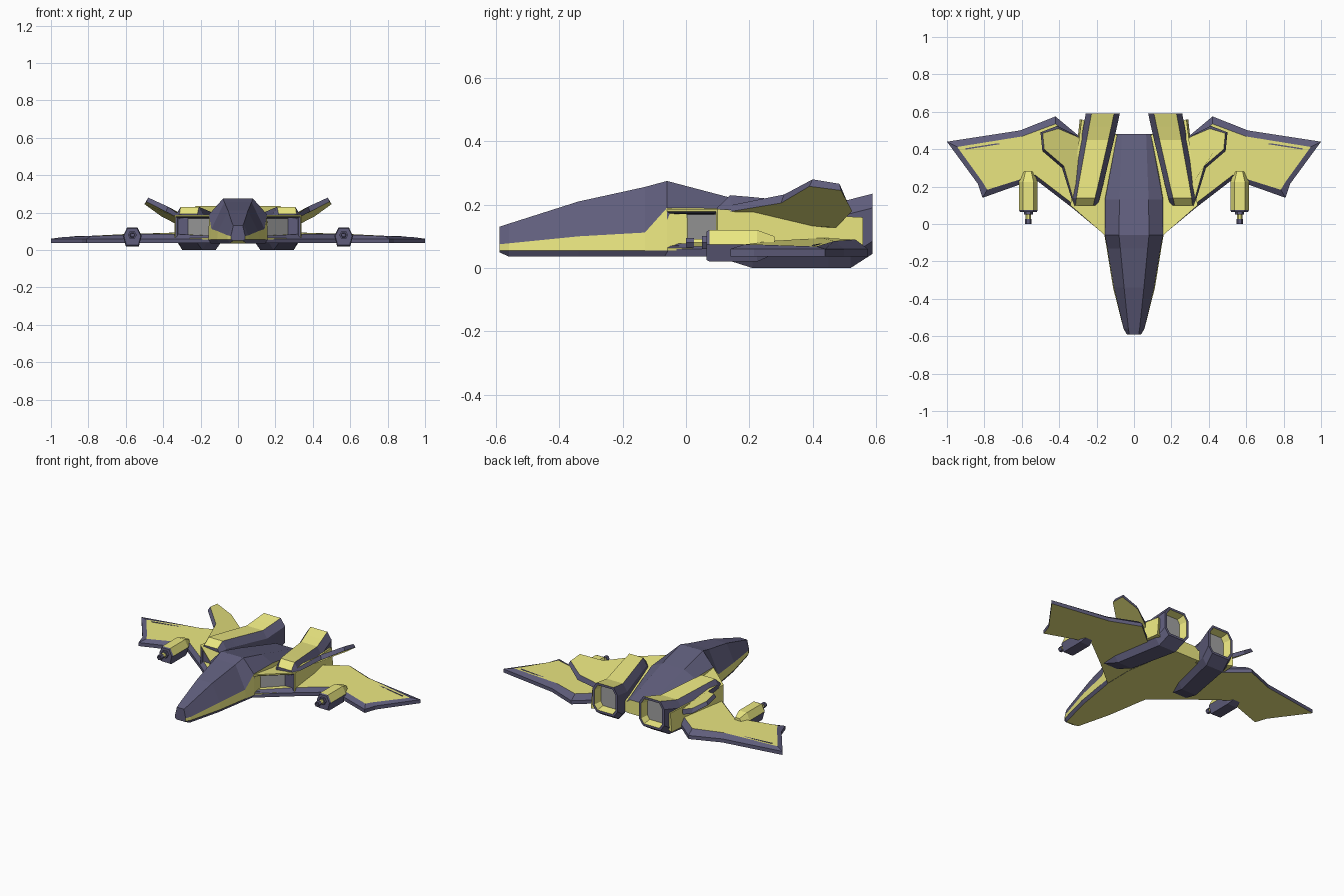
import bpy, bmesh
from math import cos, sin, pi


def material(name, rgb):
    m = bpy.data.materials.new(name)
    m.diffuse_color = (*rgb, 1)
    return m


MATS = [material("yellow_paint", (0.83, 0.80, 0.22)),
        material("slate_paint", (0.115, 0.11, 0.20)),
        material("grey_panel", (0.36, 0.36, 0.36))]
Y, D, G = 0, 1, 2


def loft(rings, mats, caps):
    """Skin a list of closed rings; mats is per side, or per band and side."""
    bm = bmesh.new()
    vs = [[bm.verts.new(p) for p in r] for r in rings]
    n = len(rings[0])
    for k in range(len(rings) - 1):
        row = mats[k] if isinstance(mats[k], list) else mats
        for i in range(n):
            j = (i + 1) % n
            f = bm.faces.new((vs[k][i], vs[k][j], vs[k + 1][j], vs[k + 1][i]))
            f.material_index = row[i]
    ends = [bm.faces.new(vs[0]), bm.faces.new(vs[-1])]
    for f, m in zip(ends, caps):
        f.material_index = m
    bmesh.ops.recalc_face_normals(bm, faces=bm.faces)
    return bm, ends


def recess(bm, face, steps, end):
    """Repeated insets (thickness, depth, material of the new border)."""
    for t, d, m in steps:
        out = bmesh.ops.inset_individual(bm, faces=[face], thickness=t, depth=d)
        for f in out["faces"]:
            if f is not face:
                f.material_index = m
    face.material_index = end


def finish(bm, name, mirror=True):
    me = bpy.data.meshes.new(name)
    bm.to_mesh(me)
    bm.free()
    for m in MATS:
        me.materials.append(m)
    ob = bpy.data.objects.new(name, me)
    bpy.context.collection.objects.link(ob)
    if mirror:
        ob.modifiers.new("mirror", "MIRROR").use_mirror_merge = False
    return ob


# Fuselage: y, top half width, top z, shoulder half width, shoulder z, sill half width
stations = [(-0.59, 0.025, 0.13, 0.038, 0.075, 0.038),
            (-0.56, 0.030, 0.14, 0.055, 0.078, 0.056),
            (-0.34, 0.053, 0.21, 0.107, 0.100, 0.112),
            (-0.13, 0.073, 0.256, 0.142, 0.112, 0.146),
            (-0.06, 0.080, 0.275, 0.155, 0.190, 0.158),
            (0.13, 0.078, 0.225, 0.155, 0.188, 0.160),
            (0.48, 0.065, 0.125, 0.090, 0.105, 0.100)]
rings = []
for y, t, zt, s, zs, b in stations:
    low = 0.05 if y < -0.58 else 0.036
    half = [(t, zt), (s, zs), (b, 0.056), (b - 0.012, low)]
    rings.append([(x, y, z) for x, z in half] + [(-x, y, z) for x, z in half[::-1]])
bm, _ = loft(rings, [D, Y, D, Y, D, Y, D, D], (D, Y))
finish(bm, "fuselage", False)

# Wings: flat yellow underside, slate rim, raised yellow top panel
outline = [(0.13, -0.08), (0.335, 0.09), (0.53, 0.24), (0.81, 0.14), (0.835, 0.215),
           (1.0, 0.44), (0.61, 0.50), (0.42, 0.575), (0.27, 0.45), (0.08, 0.45)]
panel = [(0.13, -0.05, 0.075), (0.33, 0.11, 0.085), (0.53, 0.263, 0.085), (0.785, 0.183, 0.074),
         (0.81, 0.225, 0.074), (0.945, 0.412, 0.068), (0.60, 0.468, 0.085),
         (0.42, 0.535, 0.09), (0.28, 0.43, 0.095), (0.08, 0.43, 0.085)]
bm, ends = loft([[(x, y, 0.037) for x, y in outline],
                 [(x, y, 0.060) for x, y in outline], panel], [D] * 10, (Y, Y))
finish(bm, "wing")

# Trailing edge strips on the wings
strip = [(0.90, 0.405), (0.60, 0.452), (0.44, 0.505), (0.44, 0.499), (0.60, 0.445), (0.90, 0.398)]
bm, _ = loft([[(x, y, 0.06) for x, y in strip],
              [(x, y, 0.098 - 0.028 * x) for x, y in strip]], [D] * 6, (D, D))
finish(bm, "wing_seam")

# Intake blocks with a slanted, recessed mouth
front = [(0.15, -0.065, 0.056), (0.34, 0.10, 0.056), (0.34, 0.10, 0.186), (0.15, -0.065, 0.186)]
back = [(0.08, 0.47, 0.04), (0.29, 0.56, 0.04), (0.28, 0.56, 0.16), (0.08, 0.47, 0.105)]
bm, ends = loft([front, back], [Y] * 4, (Y, Y))
recess(bm, ends[0], [(0.011, 0, Y), (0.009, -0.008, D), (0.003, -0.04, D)], G)
finish(bm, "intake")

# Engine nacelles: y, centre x, half width, top z, bottom z
rings = []
for y, c, w, zt, zb in [(0.10, 0.265, 0.072, 0.192, 0.036), (0.14, 0.258, 0.075, 0.230, 0.022),
                        (0.21, 0.244, 0.079, 0.224, 0.0), (0.45, 0.195, 0.088, 0.200, 0.0),
                        (0.52, 0.181, 0.090, 0.217, 0.0), (0.59, 0.167, 0.091, 0.235, 0.045)]:
    half = [(0.66 * w, zt), (w, zt - 0.045), (w, zb + 0.04), (0.68 * w, zb)]
    rings.append([(c + x, y, z) for x, z in half] + [(c - x, y, z) for x, z in half[::-1]])
bm, ends = loft(rings, [D, D, D, D, D, D, D, Y], (D, D))
recess(bm, ends[1], [(0.016, 0, D), (0.012, -0.05, Y)], G)
finish(bm, "engine_nacelle")

# Canted fins
fin = [(0.32, 0.09, 0.170), (0.385, 0.30, 0.205), (0.49, 0.39, 0.258), (0.50, 0.49, 0.245),
       (0.41, 0.525, 0.180), (0.31, 0.475, 0.128), (0.26, 0.40, 0.128), (0.27, 0.14, 0.150)]
top = [(0.315, 0.10, 0.190), (0.375, 0.31, 0.232), (0.48, 0.40, 0.280), (0.488, 0.485, 0.266),
       (0.405, 0.51, 0.208), (0.30, 0.465, 0.155), (0.25, 0.40, 0.148), (0.26, 0.14, 0.170)]
bm, _ = loft([fin, top], [D] * 8, (Y, Y))
finish(bm, "tail_fin")

# Wing guns: tapered hexagonal housing, barrel and muzzle
hexa = [(0.028, 0.045), (0.05, 0.0), (0.035, -0.055), (-0.035, -0.055), (-0.05, 0.0), (-0.028, 0.045)]
rings = [[(0.565 + x * k, y, 0.075 + z * k) for x, z in hexa]
         for y, k in ((0.065, 0.9), (0.075, 1), (0.225, 1), (0.28, 0.55))]
bm, _ = loft(rings, [[D] * 6] + [[Y, D, D, D, Y, Y]] * 2, (D, Y))
finish(bm, "gun_housing")


def tube(name, y0, y1, r, mat):
    rings = [[(0.565 + r * cos(i * pi / 3), y, 0.08 + r * sin(i * pi / 3)) for i in range(6)]
             for y in (y0, y1)]
    bm, ends = loft(rings, [mat] * 6, (D, D))
    recess(bm, ends[0], [(r * 0.35, 0, D), (0.001, -0.012, D)], D)
    finish(bm, name)


tube("gun_collar", 0.05, 0.075, 0.024, D)
tube("gun_barrel", 0.02, 0.06, 0.014, Y)
tube("gun_muzzle", 0.0, 0.026, 0.017, D)
